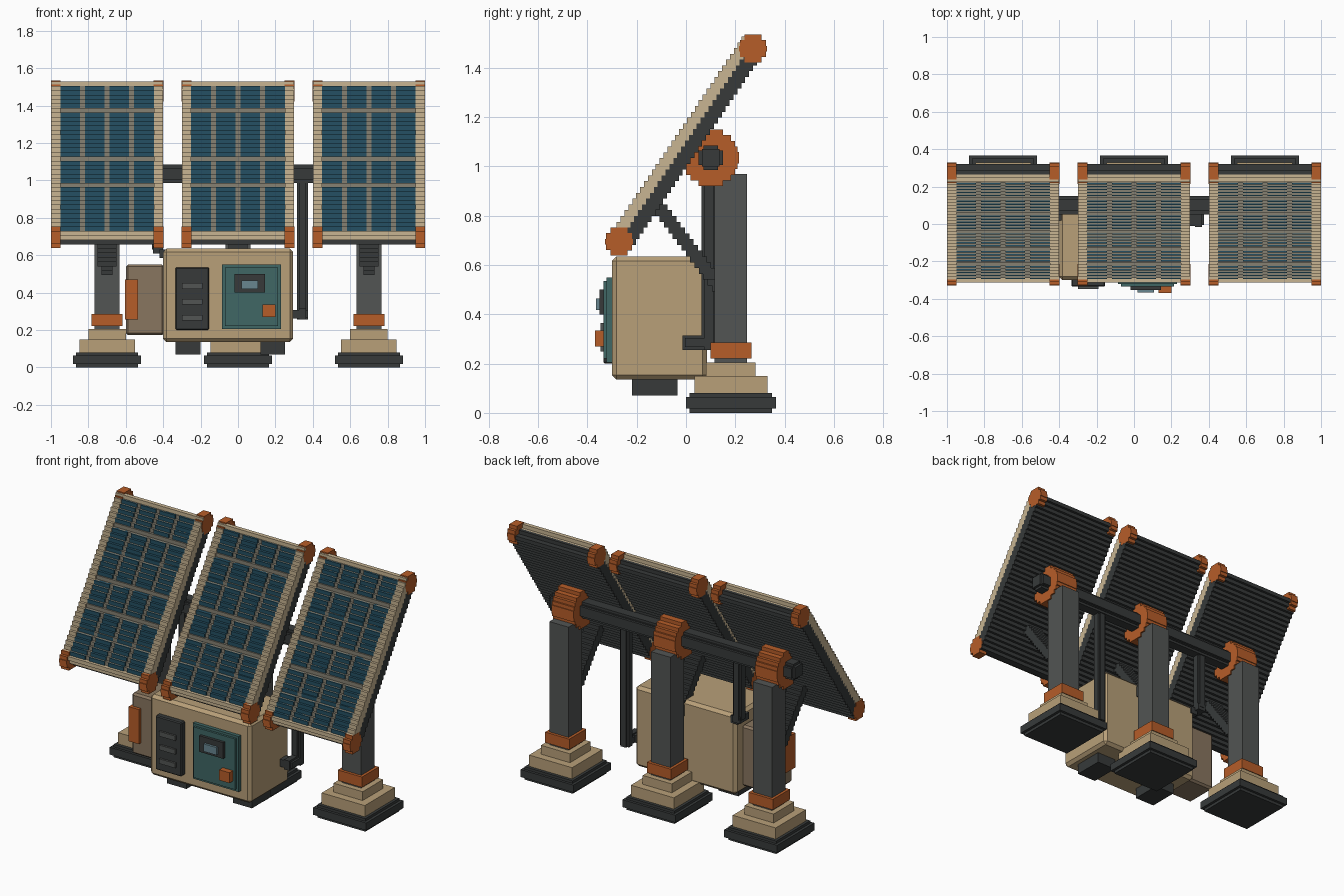
import bpy, bmesh, math

if "Cube" in bpy.data.objects:
    bpy.data.objects.remove(bpy.data.objects["Cube"])

V = 0.0235  # height of one stair step


def mat(name, r, g, b):
    m = bpy.data.materials.new(name)
    m.diffuse_color = (r, g, b, 1)
    m.use_nodes = True
    m.node_tree.nodes["Principled BSDF"].inputs["Base Color"].default_value = m.diffuse_color
    return m


TAN = mat("tan", .48, .35, .19)
CREAM = mat("cream", .58, .46, .29)
BROWN = mat("brown", .25, .18, .115)
DARK = mat("charcoal", .038, .042, .042)
GREY = mat("steel", .085, .09, .087)
ORANGE = mat("orange", .47, .11, .022)
TEAL = mat("teal", .05, .135, .13)
CELL = mat("cell_blue", .018, .08, .125)
BAR = mat("bar_grey", .24, .22, .17)
SCREEN = mat("screen", .14, .24, .28)


def part(name, boxes, material, bevel=0):
    """One object from axis-aligned boxes (x0, x1, y0, y1, z0, z1)."""
    bm = bmesh.new()
    for x0, x1, y0, y1, z0, z1 in boxes:
        r = bmesh.ops.create_cube(bm, size=1)
        for v in r["verts"]:
            v.co = (x0 + (v.co.x + .5) * (x1 - x0),
                    y0 + (v.co.y + .5) * (y1 - y0),
                    z0 + (v.co.z + .5) * (z1 - z0))
    if bevel:
        bmesh.ops.bevel(bm, geom=bm.edges[:], offset=bevel, segments=1, affect='EDGES')
    me = bpy.data.meshes.new(name)
    bm.to_mesh(me)
    bm.free()
    me.materials.append(material)
    ob = bpy.data.objects.new(name, me)
    bpy.context.collection.objects.link(ob)
    return ob


def slab(x0, x1, centre, angle, u0, u1, n0, n1):
    """Stepped rows filling a tilted rectangle in the y-z plane."""
    co, s = math.cos(angle), math.sin(angle)
    cy, cz = centre
    zs = [cz + s * u + co * n for u in (u0, u1) for n in (n0, n1)]
    out = []
    for i in range(math.floor(min(zs) / V), math.ceil(max(zs) / V)):
        dz = (i + .5) * V - cz
        ends = sorted(((u0 - s * dz) / co, (u1 - s * dz) / co))
        a = max((co * dz - n1) / s, ends[0])
        b = min((co * dz - n0) / s, ends[1])
        if b - a > .004:
            out.append((x0, x1, cy + a, cy + b, i * V, (i + 1) * V))
    return out


def disc(x0, x1, cy, cz, r, n):
    """Stepped disc of n rows, axis along x."""
    h = 2 * r / n
    out = []
    for i in range(n):
        d = (i + .5) * h - r
        w = math.sqrt(r * r - d * d)
        out.append((x0, x1, cy - w, cy + w, cz - r + i * h, cz - r + (i + 1) * h))
    return out


# Solar panels
C, A, L = (0, 1.088), math.radians(56), .495
for tag, px in (("left", -.7), ("middle", 0), ("right", .7)):
    x0, x1 = px - .3, px + .3
    part(tag + "_panel_back", slab(x0, x1, C, A, -L, L, -.052, .006), DARK)
    frame = (slab(x0, x0 + .05, C, A, -L, L, .006, .052)
             + slab(x1 - .05, x1, C, A, -L, L, .006, .052)
             + slab(x0 + .05, x1 - .05, C, A, -L, -.468, .006, .052)
             + slab(x0 + .05, x1 - .05, C, A, .468, L, .006, .052))
    part(tag + "_panel_frame", frame, CREAM)
    part(tag + "_panel_bars", slab(x0 + .05, x1 - .05, C, A, -.468, .468, .006, .044), BAR)
    cells = []
    for c in range(4):
        cx = x0 + .05 + c * .1315
        for r in range(6):
            u = -.468 + r * .1605
            cells += slab(cx, cx + .1055, C, A, u, u + .1335, .02, .050)
    part(tag + "_panel_cells", cells, CELL)
    corners = []
    for cx in (x0, x1 - .05):
        corners += disc(cx - .001, cx + .051, -.272, .695, .057, 5)
        corners += disc(cx - .001, cx + .051, .272, 1.478, .057, 5)
    part(tag + "_panel_corners", corners, ORANGE)

    # Post, stepped foot, clamp and strut
    def block(hx, hy, z0, z1):
        return (px - hx, px + hx, .182 - hy, .182 + hy, z0, z1)

    part(tag + "_foot", [block(.165, .167, 0, .08), block(.182, .183, .018, .064)], DARK)
    part(tag + "_foot_step", [block(.148, .148, .08, .15), block(.1, .1, .15, .205)], TAN)
    part(tag + "_post", [block(.066, .066, .2, .97)], GREY)
    part(tag + "_post_collar", [block(.083, .083, .22, .285)], ORANGE)
    part(tag + "_tube_clamp", disc(px - .075, px + .075, .1, 1.035, .115, 10), ORANGE)
    SA = math.radians(180 - 53)
    part(tag + "_strut",
         slab(px - .05, px + .05, (0, .69), SA, -.18, .23, -.027, .027)
         + slab(px - .03, px + .03, (0, .69), SA, -.27, -.18, -.027, .027), DARK)

# Torque tube
part("torque_tube", [(-.83, .83, .05, .15, 1.005, 1.065),
                     (-.83, .83, .07, .13, .985, 1.085),
                     (-.845, .845, .065, .135, 1.0, 1.07)], DARK)


def pipe(x, y, z0, z1):
    return [(x - .03, x + .03, y - .018, y + .018, z0, z1),
            (x - .018, x + .018, y - .03, y + .03, z0, z1)]


# Cable conduits
part("right_conduit", pipe(.345, .093, .255, 1.0)
     + [(.327, .363, -.015, .1, .255, .315), (.315, .375, -.005, .1, .267, .303),
        (.28, .345, -.01, .05, .262, .308)], DARK)
part("left_conduit", pipe(-.43, .093, .63, 1.0)
     + [(-.455, -.4, .03, .12, .61, .65), (-.42, -.37, .02, .09, .585, .63)], DARK)

# Control cabinet
part("cabinet", [(-.4, .295, -.3, .085, .135, .635)], TAN, .018)
part("cabinet_feet", [(-.335, -.2, -.22, -.035, .07, .14),
                      (.12, .25, -.22, -.035, .07, .14)], DARK)
part("vent_panel", [(-.335, -.155, -.335, -.29, .2, .535)], DARK, .006)
part("vent_slats", [(-.3, -.19, -.347, -.33, z, z + .03) for z in (.25, .335, .42)]
     , GREY)
part("cabinet_door", [(-.085, .23, -.322, -.29, .205, .55),
                      (-.07, .215, -.335, -.29, .22, .535)], TEAL)
part("display_bezel", [(-.02, .145, -.352, -.33, .4, .5)], DARK)
part("display_screen", [(.02, .108, -.366, -.34, .418, .465)], SCREEN)
part("door_switch", [(.13, .2, -.37, -.33, .27, .335)], ORANGE)

# Side battery box
part("side_box", [(-.6, -.395, -.19, .02, .172, .55)], BROWN, .012)
part("side_box_clip", [(-.605, -.535, -.21, -.03, .255, .47)], ORANGE)
